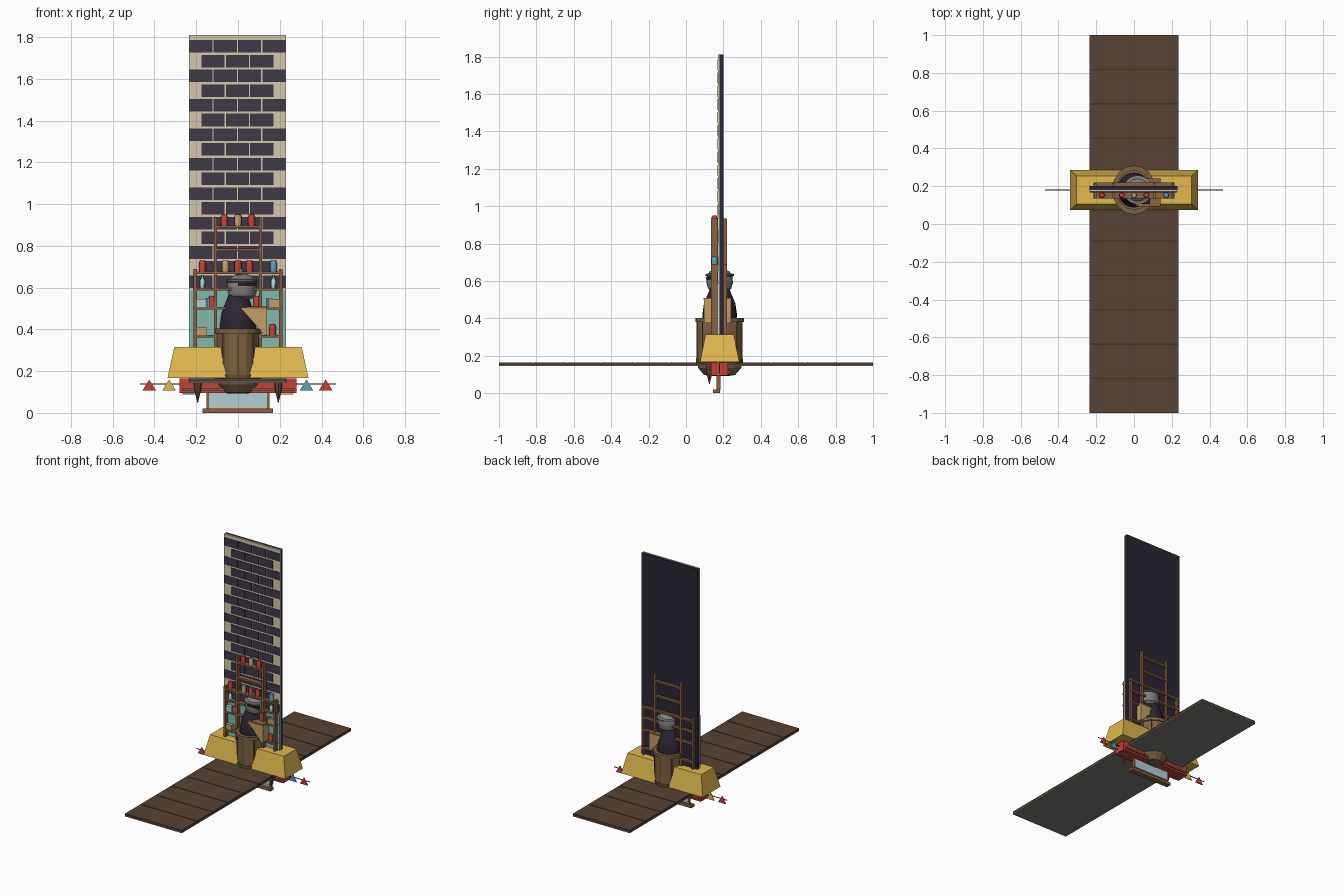
import bpy, bmesh, math

if "Cube" in bpy.data.objects:
    bpy.data.objects.remove(bpy.data.objects["Cube"])

MATS = {}
COL = dict(plank=(.095, .055, .032), seam=(.05, .028, .018), stone=(.2, .21, .19), navy=(.025, .02, .035),
           brick=(.05, .04, .065), cream=(.66, .58, .42), teal=(.22, .48, .42), yellow=(.76, .48, .08),
           wood=(.25, .12, .055), barrel=(.21, .12, .055), hoop=(.13, .07, .03), tan=(.55, .34, .14),
           red=(.55, .05, .035), blue=(.12, .33, .48), ice=(.42, .63, .68), steel=(.22, .21, .2),
           dark=(.02, .015, .02))
YC = 0.18  # depth of the wall and basket centre line


def paint(ob, c):
    if c not in MATS:
        m = bpy.data.materials.new(c)
        m.diffuse_color = (*COL[c], 1)
        m.use_nodes = True
        m.node_tree.nodes["Principled BSDF"].inputs["Base Color"].default_value = m.diffuse_color
        MATS[c] = m
    ob.data.materials.append(MATS[c])
    return ob


def mesh(name, bm, c):
    bmesh.ops.recalc_face_normals(bm, faces=bm.faces)
    me = bpy.data.meshes.new(name)
    bm.to_mesh(me)
    bm.free()
    ob = bpy.data.objects.new(name, me)
    bpy.context.collection.objects.link(ob)
    return paint(ob, c)


def boxes(name, c, *bounds):
    """Several boxes in one object, each (x0, x1, y0, y1, z0, z1)."""
    bm = bmesh.new()
    for x0, x1, y0, y1, z0, z1 in bounds:
        for v in bmesh.ops.create_cube(bm, size=1)['verts']:
            v.co = ((x0 + x1) / 2 + v.co.x * (x1 - x0), (y0 + y1) / 2 + v.co.y * (y1 - y0),
                    (z0 + z1) / 2 + v.co.z * (z1 - z0))
    return mesh(name, bm, c)


def lathe(name, c, prof, x=0, y=YC, n=24, sy=1, smooth=True):
    """Revolve (radius, z) points about the vertical, capped at both ends."""
    bm = bmesh.new()
    rings = [[bm.verts.new((x + r * math.cos(2 * math.pi * i / n), y + sy * r * math.sin(2 * math.pi * i / n), z))
              for i in range(n)] for r, z in prof]
    for a, b in zip(rings, rings[1:]):
        for i in range(n):
            bm.faces.new((a[i], a[(i + 1) % n], b[(i + 1) % n], b[i]))
    bm.faces.new(rings[0][::-1])
    bm.faces.new(rings[-1])
    ob = mesh(name, bm, c)
    if smooth:
        bpy.context.view_layer.objects.active = ob
        ob.select_set(True)
        bpy.ops.object.shade_smooth_by_angle(angle=math.radians(35))
        ob.select_set(False)
    return ob


def prism(name, c, pts, y0, y1):
    """Extrude an (x, z) outline in depth."""
    bm = bmesh.new()
    f = bm.faces.new([bm.verts.new((x, y0, z)) for x, z in pts])
    for v in bmesh.ops.extrude_face_region(bm, geom=[f])['geom']:
        if isinstance(v, bmesh.types.BMVert):
            v.co.y = y1
    return mesh(name, bm, c)


# Long plank floor with a stone underside
N = 11
step = 2 / N
boxes('floor_planks', 'plank', *[(-.235, .235, -1 + i * step + (.003 if i else 0),
      -1 + (i + 1) * step - (.003 if i < N - 1 else 0), .155, .165) for i in range(N)])
boxes('floor_core', 'seam', (-.235, .235, -1, 1, .15, .162))
boxes('floor_underside', 'stone', (-.235, .235, -1, 1, .144, .15))

# Tall wall: dark back, cream mortar, running-bond bricks, teal lower panel
boxes('wall_back', 'navy', (-.235, .23, .18, .2, .165, 1.81))
boxes('wall_mortar', 'cream', (-.235, .23, .171, .18, .165, 1.81))
bricks = []
for row in range(17):
    top = 1.785 - row * .0705
    n = 4 - row % 2
    for k in range(n):
        x = -.0025 + (k - (n - 1) / 2) * .1165
        bricks.append((x - .0555, x + .0555, .168, .173, top - .06, top))
boxes('wall_bricks', 'brick', *bricks)
boxes('lower_panel', 'teal', (-.233, .228, .166, .173, .165, .585))

# Yellow tapered trough
bm = bmesh.new()
for v in bmesh.ops.create_cube(bm, size=1)['verts']:
    up = v.co.z > 0
    v.co = (v.co.x * (.61 if up else .675), YC + v.co.y * (.15 if up else .21), .315 if up else .166)
mesh('trough', bm, 'yellow')

# Scaffold posts and shelves, straddling the wall
posts = [(s * x - .0075, s * x + .0075, .135, .218, .2, z) for s in (-1, 1) for x, z in ((.205, .69), (.108, .935))]
boxes('scaffold_posts', 'wood', *posts)
rails = [(-.115, .115, .135, .22, z, z + .013) for z in (.885, .775)]
rails += [(-.215, .215, .135, .22, z, z + .013) for z in (.665, .585, .495, .36)]
boxes('scaffold_shelves', 'wood', *rails)

# Goods on the shelves
cans = [('red', -.065, .898), ('tan', 0, .898), ('red', .065, .898), ('red', -.17, .678), ('tan', -.06, .678),
        ('red', 0, .678), ('red', .055, .678), ('blue', .17, .678), ('red', -.125, .508), ('red', .09, .508),
        ('red', .165, .373)]
for i, (c, x, z) in enumerate(cans):
    lathe(f'can_{i}', c, [(.016, z), (.016, z + .042), (.012, z + .052)], x, .153, 12)
for i, (c, x, z) in enumerate([('tan', -.175, .373), ('tan', .175, .508), ('tan', .05, .598), ('ice', -.18, .508)]):
    boxes(f'parcel_{i}', c, (x - .025, x + .025, .138, .165, z, z + .038))
for s in (-1, 1):
    lathe('bottle', 'ice', [(.012, .598), (.012, .635), (.005, .645), (.005, .66)], s * .17, .15, 10)
    boxes('book_row', 'blue', *[(s * .145 + d, s * .145 + d + .008, .14, .165, .508, .55) for d in (-.012, 0, .012)])

# Elliptical basket passing through the trough and floor
lathe('basket', 'barrel', [(.04, .092), (.072, .097), (.1, .135), (.106, .17), (.106, .39), (.09, .39), (.09, .37)],
      n=16, sy=1.15, smooth=False)
for nm, z0, z1, r in (('basket_rim', .38, .403, .116), ('basket_hoop', .165, .185, .112)):
    lathe(nm, 'barrel' if nm == 'basket_rim' else 'hoop',
          [(.09, z0), (r, z0), (r, z1), (.09, z1), (.09, z0)] if z0 < .2 else
          [(.09, z0), (r, z0), (r, z1), (.092, z1), (.092, z0 + .003)], n=16, sy=1.12, smooth=False)
boxes('basket_staves', 'hoop', *[(x - .004, x + .004, YC + s * y - .004, YC + s * y + .004, .17, .38)
      for s in (-1, 1) for x, y in ((-.07, .088), (0, .119), (.07, .088))])

# Armoured lookout: robe, helmet, visor slit, crest
lathe('robe', 'navy', [(.085, .372), (.088, .42), (.08, .48), (.06, .53), (.045, .57)], 0, sy=1.05)
lathe('helmet', 'steel', [(.045, .545), (.064, .56), (.072, .59), (.07, .625), (.055, .65), (.028, .664), (.004, .667)],
      .02, sy=.98)
boxes('visor_slit', 'dark', (.0, .085, .107, .14, .607, .622))
lathe('helmet_brow', 'steel', [(.07, .625), (.077, .628), (.077, .636), (.064, .64)], .02)
lathe('helmet_crest', 'steel', [(.01, .655), (.022, .672), (.02, .69), (.006, .698)], .005, YC - .02, 12)
# Wedge-shaped chart box held by the lookout
prism('chart_box', 'tan', [(.01, .505), (.14, .505), (.14, .375), (.125, .375)], .095, .24)
boxes('chart_box_lid', 'wood', (.04, .14, .093, .242, .5, .51))

# Underside: red beam, pale panel, foot board, spikes
boxes('red_beam', 'red', (-.28, .28, .135, .225, .095, .165))
boxes('beam_trim', 'wood', (-.265, .265, .125, .235, .108, .12))
boxes('hanging_panel', 'ice', (-.14, .14, .168, .18, .03, .12))
boxes('panel_frame', 'wood', *[(s * .146 - .006, s * .146 + .006, .164, .184, .02, .12) for s in (-1, 1)])
boxes('panel_hem', 'cream', (-.14, .14, .165, .17, .022, .035))
boxes('foot_board', 'wood', (-.17, .167, .145, .182, 0, .02))
for s in (-1, 1):
    lathe('hanging_spike', 'hoop', [(.002, .05), (.016, .11), (.02, .165)], s * .193, .125, 8, smooth=False)

# Bunting line with pennants
boxes('bunting_line', 'dark', (-.47, .47, .178, .182, .137, .141))
for i, (x, c) in enumerate([(.42, 'red'), (.328, 'blue'), (.235, 'yellow'), (-.235, 'blue'), (-.33, 'yellow'),
                            (-.425, 'red')]):
    z = .08 if abs(x) < .3 else .1
    prism(f'pennant_{i}', c, [(x - .032, z + .008), (x + .032, z + .008), (x, z + .06)], .177, .183)
